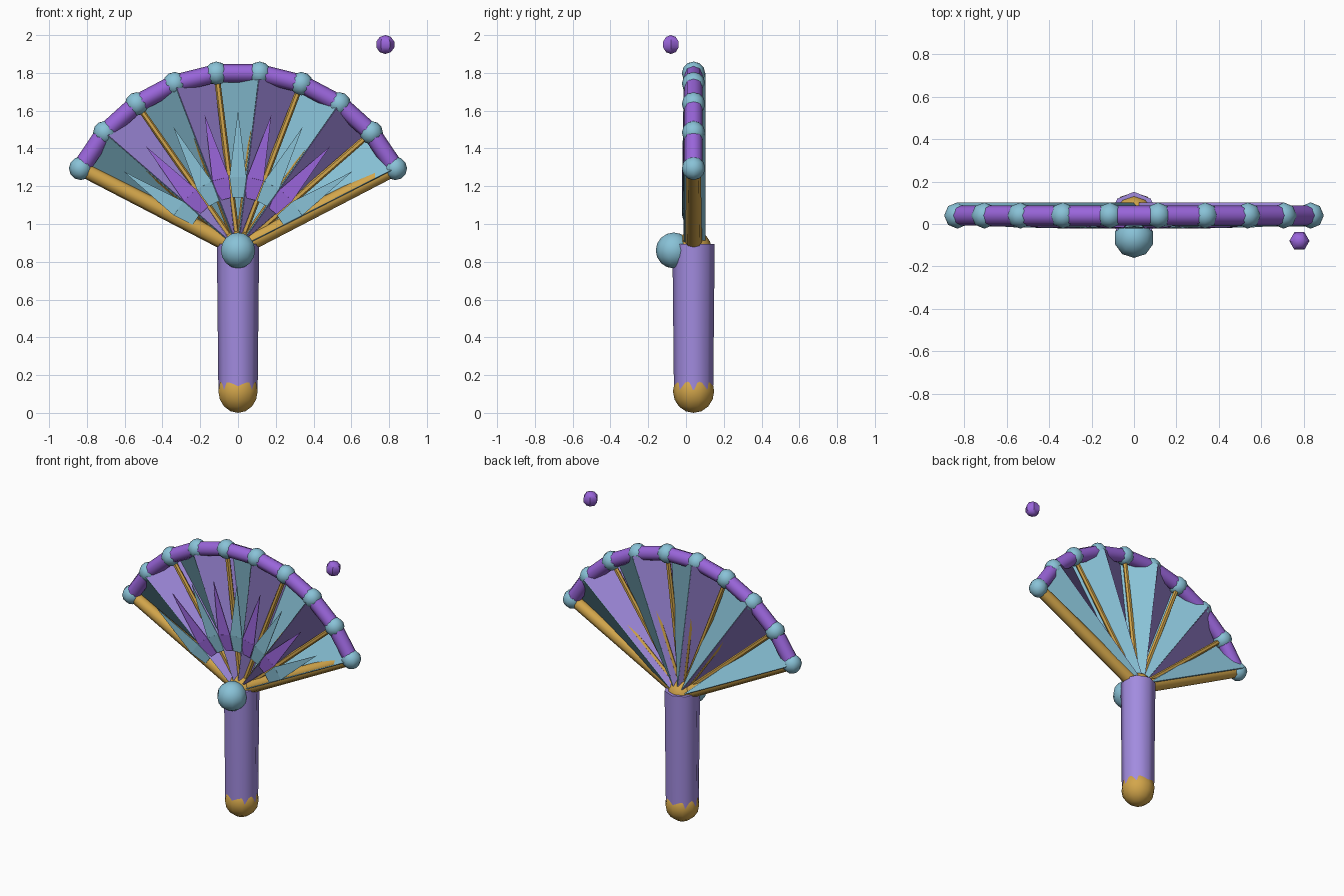
import bpy, bmesh, math
from mathutils import Vector

cube = bpy.data.objects.get("Cube")
if cube:
    bpy.data.objects.remove(cube, do_unlink=True)


def material(name, rgb):
    m = bpy.data.materials.new(name)
    m.use_nodes = True
    m.diffuse_color = (*rgb, 1)
    m.node_tree.nodes["Principled BSDF"].inputs["Base Color"].default_value = (*rgb, 1)
    return m


LAVENDER = material("lavender", (0.36, 0.26, 0.74))
PURPLE = material("purple", (0.32, 0.13, 0.70))
TEAL = material("teal", (0.25, 0.54, 0.68))
GOLD = material("gold", (0.65, 0.38, 0.07))

MID_Y = 0.04            # depth of the fan's middle plane
PIVOT_Z = 0.87
RADIUS = 0.935
STEP = math.radians(14)
RIBS = 10


def polar(r, angle, y=MID_Y):
    """Point on the fan; angle is measured from straight up towards +x."""
    return Vector((r * math.sin(angle), y, PIVOT_Z + r * math.cos(angle)))


def rib_angle(i):
    return (i - (RIBS - 1) / 2) * STEP


def finish(obj, name, mat, smooth=True):
    obj.name = name
    obj.data.materials.append(mat)
    if smooth:
        bpy.ops.object.shade_smooth_by_angle(angle=math.radians(50))
    return obj


def ball(name, centre, r, mat, segments=8, rings=6):
    bpy.ops.mesh.primitive_uv_sphere_add(segments=segments, ring_count=rings, radius=r, location=centre)
    return finish(bpy.context.object, name, mat)


def rod(name, a, b, r1, r2, mat, sides=8):
    d = b - a
    bpy.ops.mesh.primitive_cone_add(vertices=sides, radius1=r1, radius2=r2, depth=d.length,
                                    location=(a + b) / 2)
    obj = bpy.context.object
    obj.rotation_euler = d.to_track_quat("Z", "Y").to_euler()
    return finish(obj, name, mat)


def plates(name, faces, mat, thickness):
    """Thin sheet made from a list of polygons."""
    bm = bmesh.new()
    for pts in faces:
        bm.faces.new([bm.verts.new(p) for p in pts])
    me = bpy.data.meshes.new(name)
    bm.to_mesh(me)
    bm.free()
    obj = bpy.data.objects.new(name, me)
    bpy.context.collection.objects.link(obj)
    me.materials.append(mat)
    solid = obj.modifiers.new("thickness", "SOLIDIFY")
    solid.thickness = thickness
    solid.offset = 0
    return obj


# Handle with a rounded gold foot
rod("handle", Vector((0, MID_Y, 0.12)), Vector((0, MID_Y, 0.895)), 0.104, 0.112, LAVENDER)
foot = ball("handle_foot", (0, MID_Y, 0.115), 0.115, GOLD, 10, 8)
foot.scale = (0.95, 0.95, 1)

# Pivot: gold hub behind, large bead in front
ball("pivot_hub", (0, MID_Y, PIVOT_Z), 0.095, GOLD, 10, 8)
ball("pivot_bead", (0, -0.065, 0.86), 0.095, TEAL, 10, 8)

# Ribs, thick at both ends of the fan, and rim beads
for i in range(RIBS):
    a = rib_angle(i)
    guard = i in (0, RIBS - 1)
    r = 0.045 if guard else 0.018
    rod("guard_rib" if guard else "rib", polar(0.02, a), polar(RADIUS, a),
        r, r * 0.85, GOLD, 8 if guard else 6)
    ball("rim_bead", polar(RADIUS, a), 0.062, TEAL)

# Rim bars between the beads
for i in range(RIBS - 1):
    rod("rim_bar", polar(RADIUS, rib_angle(i)), polar(RADIUS, rib_angle(i + 1)),
        0.048, 0.048, PURPLE)

# Pleated leaf: ridges alternate back and front, colours alternate
pleats = {0: [], 1: []}
rays = {0: [], 1: []}
for i in range(RIBS - 1):
    a, b = rib_angle(i), rib_angle(i + 1)
    ya, yb = (0.1, -0.01) if i % 2 == 0 else (-0.01, 0.1)
    pleats[i % 2].append([polar(0.06, a, ya), polar(RADIUS, a, ya),
                          polar(RADIUS, b, yb), polar(0.06, b, yb)])
    # Pointed ray lying over the pleat
    mid = (a + b) / 2
    side = Vector((math.cos(mid), 0, -math.sin(mid)))
    left, right = (polar(0.38, mid, -0.018) + side * s * 0.045 for s in (-1, 1))
    low_l, low_r = (polar(0.27, mid, -0.005) + side * s * 0.03 for s in (-1, 1))
    rays[i % 2] += [[left, polar(0.73, mid, -0.012), right], [low_l, left, right, low_r]]

plates("teal_pleats", pleats[0], TEAL, 0.006)
plates("lavender_pleats", pleats[1], LAVENDER, 0.006)
plates("teal_rays", rays[0], TEAL, 0.005)
plates("purple_rays", rays[1], PURPLE, 0.005)

# Small floating gem
gem = ball("floating_gem", (0.78, -0.08, 1.95), 0.05, PURPLE, 6, 5)
gem.rotation_euler.z = math.radians(30)
